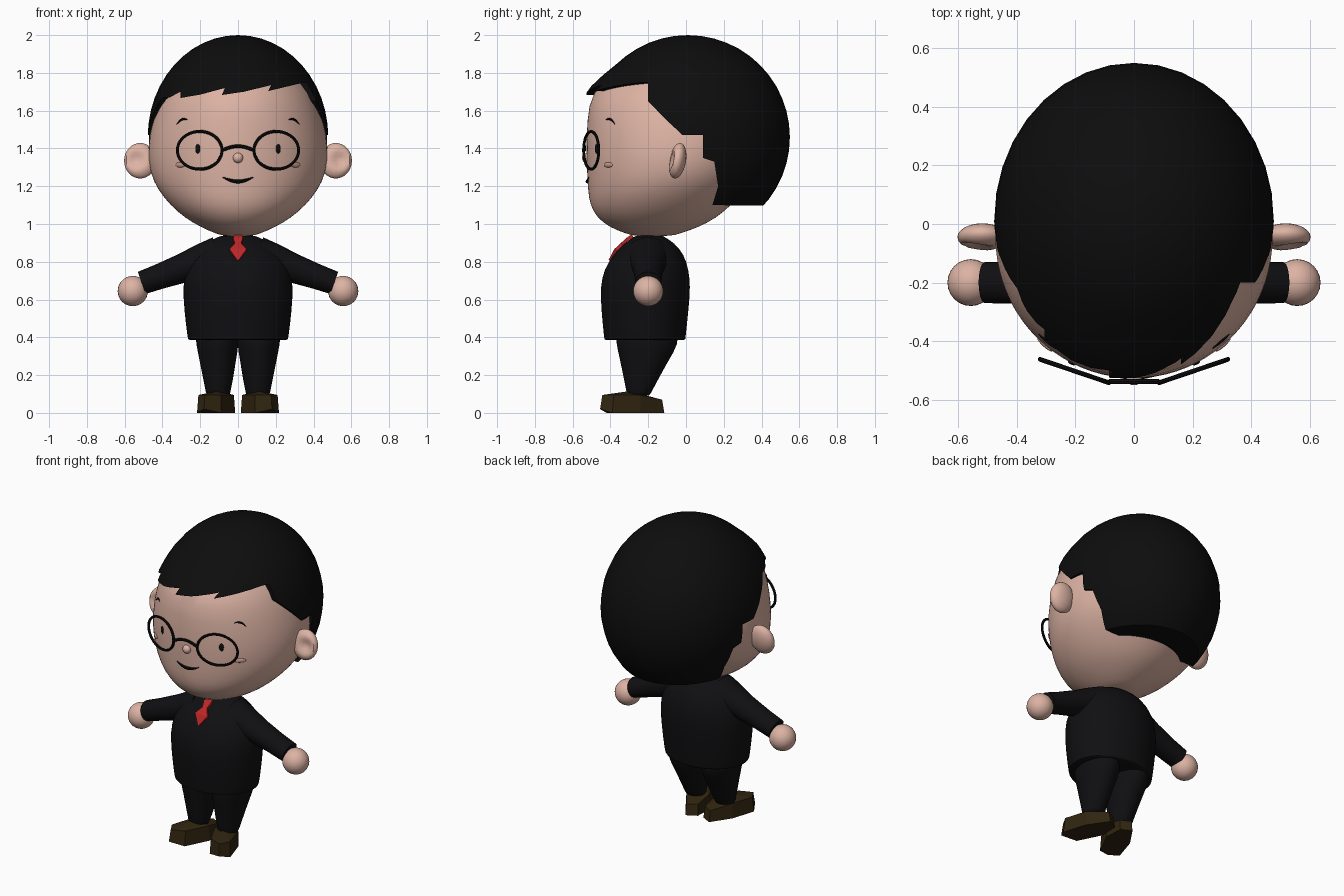
import bpy, bmesh, math
from mathutils import Matrix, Vector
from mathutils.bvhtree import BVHTree

if "Cube" in bpy.data.objects:
    bpy.data.objects.remove(bpy.data.objects["Cube"])


def material(name, rgb):
    m = bpy.data.materials.new(name)
    m.use_nodes = True
    m.diffuse_color = (*rgb, 1)
    m.node_tree.nodes["Principled BSDF"].inputs["Base Color"].default_value = (*rgb, 1)
    return m


skin = material("skin", (0.72, 0.45, 0.37))
blush = material("blush", (0.58, 0.33, 0.28))
black = material("black", (0.004, 0.004, 0.004))
cloth = material("suit_black", (0.005, 0.005, 0.006))
brown = material("shoe_brown", (0.03, 0.018, 0.005))
red = material("tie_red", (0.5, 0.02, 0.02))


def finish(name, bm, mat, mirror=False, subdivide=0, angle=40):
    """Turn a bmesh into a named, shaded object."""
    bmesh.ops.recalc_face_normals(bm, faces=bm.faces)
    mesh = bpy.data.meshes.new(name)
    bm.to_mesh(mesh)
    bm.free()
    return place(name, mesh, mat, mirror, subdivide, angle)


def place(name, mesh, mat, mirror=False, subdivide=0, angle=40):
    mesh.materials.clear()
    mesh.materials.append(mat)
    ob = bpy.data.objects.new(name, mesh)
    bpy.context.collection.objects.link(ob)
    bpy.ops.object.select_all(action="DESELECT")
    ob.select_set(True)
    bpy.context.view_layer.objects.active = ob
    if angle:
        bpy.ops.object.shade_smooth_by_angle(angle=math.radians(angle))
    if mirror:
        ob.modifiers.new("mirror", "MIRROR").use_mirror_merge = False
    if subdivide:
        sub = ob.modifiers.new("smooth", "SUBSURF")
        sub.levels = sub.render_levels = subdivide
    return ob


def loft(name, rows, mat, sides=32, matrix=None, **kw):
    """Oval rings, each given as z, x min, x max, y min, y max."""
    bm = bmesh.new()
    rings = []
    for z, x0, x1, y0, y1 in rows:
        ring = []
        for i in range(sides):
            a = math.tau * i / sides
            ring.append(bm.verts.new(((x0 + x1) / 2 + (x1 - x0) / 2 * math.cos(a),
                                      (y0 + y1) / 2 + (y1 - y0) / 2 * math.sin(a), z)))
        rings.append(ring)
    for low, high in zip(rings, rings[1:]):
        for i in range(sides):
            j = (i + 1) % sides
            bm.faces.new((low[i], low[j], high[j], high[i]))
    bm.faces.new(rings[0])
    bm.faces.new(rings[-1])
    if matrix:
        bm.transform(matrix)
    return finish(name, bm, mat, **kw)


def even(rows):
    return [(z, -w, w, y0, y1) for z, w, y0, y1 in rows]


def ball(centre, radii, u=24, v=16, turn=None):
    bm = bmesh.new()
    bmesh.ops.create_uvsphere(bm, u_segments=u, v_segments=v, radius=1)
    bm.transform(Matrix.Translation(centre) @ (turn or Matrix()) @ Matrix.Diagonal((*radii, 1)))
    return bm


def prism(outline, near, far, axis):
    """Extrude an outline along x or y."""
    bm = bmesh.new()
    spot = (lambda a, b, d: (d, a, b)) if axis == "x" else (lambda a, b, d: (a, d, b))
    face = bm.faces.new([bm.verts.new(spot(a, b, near)) for a, b in outline])
    new = bmesh.ops.extrude_face_region(bm, geom=[face])["geom"]
    shift = Vector(spot(0, 0, far - near))
    bmesh.ops.translate(bm, vec=shift, verts=[g for g in new if isinstance(g, bmesh.types.BMVert)])
    return bm


def wire(name, points, radius, mat, closed=False, mirror=False, taper=False):
    """Round tube along points, optionally thin at both ends."""
    cu = bpy.data.curves.new(name, "CURVE")
    cu.dimensions = "3D"
    cu.bevel_depth = radius
    cu.bevel_resolution = 2
    cu.use_fill_caps = True
    sp = cu.splines.new("POLY")
    sp.points.add(len(points) - 1)
    sp.use_cyclic_u = closed
    for i, (p, co) in enumerate(zip(sp.points, points)):
        p.co = (*co, 1)
        if taper:
            p.radius = 0.25 + 0.75 * math.sin(math.pi * i / (len(points) - 1))
    tmp = bpy.data.objects.new(name + "_path", cu)
    bpy.context.collection.objects.link(tmp)
    bpy.context.view_layer.update()
    mesh = bpy.data.meshes.new_from_object(tmp.evaluated_get(bpy.context.evaluated_depsgraph_get()))
    bpy.data.objects.remove(tmp)
    return place(name, mesh, mat, mirror)


# Head
head = loft("head", even([
    (0.935, 0.07, -0.27, -0.08), (0.95, 0.12, -0.32, -0.03), (0.98, 0.19, -0.40, 0.06),
    (1.03, 0.28, -0.47, 0.16), (1.1, 0.36, -0.51, 0.24), (1.18, 0.425, -0.52, 0.32),
    (1.27, 0.468, -0.525, 0.40), (1.4, 0.482, -0.53, 0.45), (1.55, 0.455, -0.525, 0.46),
    (1.7, 0.40, -0.505, 0.41), (1.82, 0.31, -0.37, 0.34), (1.92, 0.17, -0.2, 0.2)]),
    skin, sides=40, subdivide=1)
bpy.context.view_layer.update()
surface = BVHTree.FromObject(head, bpy.context.evaluated_depsgraph_get())


def on_face(x, z, out=0.0):
    hit = surface.ray_cast(Vector((x, -2, z)), Vector((0, 1, 0)))
    return Vector((x, hit[0].y - out, z)), hit[1]


# Hair: a cap with the face opening and ragged fringe cut away
bm = ball((0, 0.01, 1.46), (0.478, 0.54, 0.54), 36, 24)
for v in bm.verts:
    if v.co.y < 0:
        v.co.y *= 1 + 0.12 * min(1, max(0, (1.85 - v.co.z) / 0.15))
hair = finish("hair", bm, black)
side = [(-1, 0.5), (-1, 1.66), (-0.22, 1.67), (-0.02, 1.47), (0.09, 1.47), (0.09, 1.35),
        (0.15, 1.33), (0.17, 1.2), (0.14, 1.1), (1, 1.09), (1, 0.5)]
fringe = [(-0.6, 1.5), (-0.46, 1.58), (-0.40, 1.65), (-0.305, 1.70), (-0.305, 1.667),
          (-0.2, 1.685), (-0.07, 1.72), (-0.085, 1.683), (0.03, 1.7), (0.175, 1.735),
          (0.16, 1.704), (0.345, 1.748), (0.6, 1.75), (0.6, 1.5)]
for outline, near, far, axis in ((side, -1, 1, "x"), (fringe, -1, -0.2, "y")):
    cutter = finish("hair_cutter", prism(outline, near, far, axis), black, angle=0)
    cutter.hide_render = True
    cut = hair.modifiers.new("cut", "BOOLEAN")
    cut.operation, cut.solver, cut.object = "DIFFERENCE", "EXACT", cutter
    bpy.context.view_layer.objects.active = hair
    bpy.ops.object.modifier_apply(modifier=cut.name)
    bpy.data.objects.remove(cutter)

# Ears, hollowed at the front
bm = ball((0, 0, 0), (0.085, 0.045, 0.095))
for v in bm.verts:
    if v.co.y < 0:
        near = (v.co - Vector((0.02, -0.04, 0))).length
        v.co.y += 0.035 * max(0, 1 - near / 0.06)
bm.transform(Matrix.Translation((0.518, -0.045, 1.335)) @ Matrix.Rotation(math.radians(-10), 4, "X"))
finish("ears", bm, skin, mirror=True)

# Face details
finish("nose", ball(on_face(0, 1.35)[0], (0.027, 0.025, 0.027), 16, 10), skin)
for name, x, z, radii, mat in (("eyes", 0.213, 1.398, (0.014, 0.025, 0.006), black),
                               ("cheeks", 0.305, 1.313, (0.034, 0.014, 0.008), blush)):
    spot, normal = on_face(x, z)
    finish(name, ball(spot, radii, 20, 10, normal.to_track_quat("Z", "Y").to_matrix().to_4x4()),
           mat, mirror=True)
steps = [i / 12 for i in range(13)]
wire("eyebrows", [on_face(0.268 + 0.057 * t, 1.552 - 0.025 * t * t + 0.008 * math.sin(math.pi * t), 0.002)[0]
                  for t in steps], 0.006, black, mirror=True, taper=True)
wire("mouth", [on_face(0.16 * t - 0.08, 1.247 - 0.022 * math.sin(math.pi * t), 0.001)[0]
               for t in steps], 0.01, black, taper=True)

# Glasses
loop = [math.tau * i / 40 for i in range(40)]
wire("glasses_rims", [(0.203 + 0.118 * math.cos(a), -0.502 + 0.04 * math.cos(a), 1.39 + 0.1 * math.sin(a))
                      for a in loop], 0.008, black, closed=True, mirror=True)
wire("glasses_bridge", [(0.17 * t - 0.085, -0.538, 1.39 + 0.022 * math.sin(math.pi * t))
                        for t in steps], 0.009, black)

# Neck, jacket, sleeves and hands
loft("neck", even([(0.9, 0.075, -0.26, -0.12), (0.97, 0.075, -0.26, -0.12)]), skin)
loft("jacket", even([
    (0.385, 0.262, -0.43, -0.005), (0.387, 0.265, -0.433, -0.003), (0.41, 0.27, -0.436, 0),
    (0.55, 0.287, -0.45, 0.015), (0.67, 0.293, -0.455, 0.025), (0.76, 0.28, -0.435, 0.015),
    (0.84, 0.235, -0.385, -0.01), (0.9, 0.17, -0.325, -0.06), (0.935, 0.1, -0.27, -0.12),
    (0.94, 0.08, -0.26, -0.13)]), cloth, subdivide=1)
reach = Matrix.Translation((0.1, -0.2, 0.835)) @ Matrix.Rotation(1.915, 4, "Y")
loft("sleeves", [(s, -w, w, -d, d) for s, w, d in
                 ((0, 0.1, 0.12), (0.1, 0.092, 0.1), (0.2, 0.078, 0.082), (0.33, 0.067, 0.072),
                  (0.435, 0.062, 0.07))], cloth, sides=24, matrix=reach, mirror=True)
finish("hands", ball((0.557, -0.2, 0.645), (0.08, 0.08, 0.08)), skin, mirror=True)

# Tie: a folded plate lying on the chest
bm = bmesh.new()
rows = [[bm.verts.new((sx * w, y, z)) for sx in (-1, 1)] for w, y, z in
        ((0.02, -0.282, 0.937), (0.026, -0.31, 0.92), (0.016, -0.338, 0.893),
         (0.045, -0.372, 0.862), (0.004, -0.402, 0.805))]
for a, b in zip(rows, rows[1:]):
    bm.faces.new((a[0], b[0], b[1], a[1]))
tie = finish("tie", bm, red, angle=0)
thick = tie.modifiers.new("thickness", "SOLIDIFY")
thick.thickness, thick.offset = 0.018, 0

# Trousers
loft("trousers", [(0.09, 0.045, 0.165, -0.31, -0.195), (0.095, 0.043, 0.168, -0.312, -0.19),
                  (0.18, 0.025, 0.185, -0.33, -0.145), (0.28, 0.01, 0.205, -0.35, -0.09),
                  (0.36, -0.005, 0.222, -0.37, -0.04), (0.46, -0.005, 0.235, -0.38, -0.03)],
     cloth, sides=24, mirror=True, subdivide=1)

# Shoes: faceted wedges turned outward, tapering to the toe
bm = bmesh.new()
sole = [(0.02, -0.15), (0.085, -0.115), (0.17, -0.24), (0.217, -0.39), (0.18, -0.455),
        (0.09, -0.42), (0.015, -0.27)]
middle = Vector((0.11, -0.28))
base = [bm.verts.new((x, y, 0.02 if y < -0.44 else 0)) for x, y in sole]
top = []
for x, y in sole:
    p = middle + (Vector((x, y)) - middle) * 0.93
    top.append(bm.verts.new((p.x, p.y, 0.07 if y > -0.2 else 0.095)))
peak = bm.verts.new((0.11, -0.3, 0.115))
bm.faces.new(base)
for i in range(len(sole)):
    j = (i + 1) % len(sole)
    bm.faces.new((base[i], base[j], top[j], top[i]))
    bm.faces.new((top[i], top[j], peak))
finish("shoes", bm, brown, mirror=True, angle=0)
